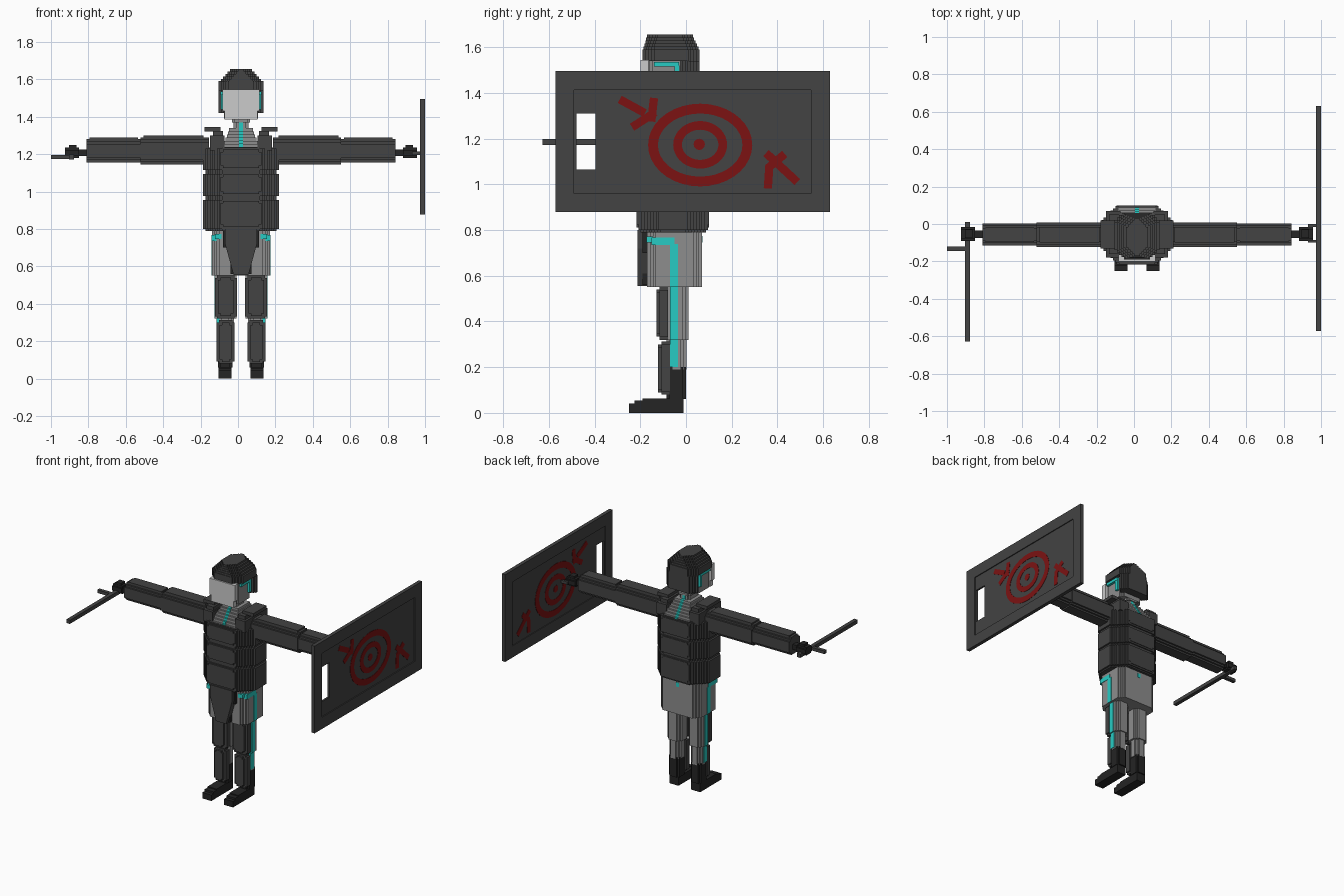
import bpy, bmesh, math

C = 0.016       # figure centre line in x
STEP = 0.0125   # stair size on the stepped corners


def material(name, r, g, b):
    m = bpy.data.materials.new(name)
    m.diffuse_color = (r, g, b, 1)
    return m


ARMOUR = material("dark grey armour", 0.056, 0.056, 0.056)
BLACK = material("black rubber", 0.018, 0.018, 0.018)
CLOTH = material("grey cloth", 0.27, 0.27, 0.27)
VISOR = material("pale visor", 0.6, 0.6, 0.6)
CYAN = material("cyan trim", 0.02, 0.6, 0.55)
RED = material("red paint", 0.2, 0.006, 0.006)


def outline(b0, b1, c0, c1, ch):
    """Rectangle whose corners are cut back in small stairs."""
    if ch <= 0:
        return [(b0, c0), (b1, c0), (b1, c1), (b0, c1)]
    n = max(1, round(ch / STEP))
    d = ch / n
    k = [(ch, 0)]
    for i in range(n):
        k += [(ch - i * d, (i + 1) * d), (ch - (i + 1) * d, (i + 1) * d)]
    return ([(b1 - p, c0 + q) for p, q in k] + [(b1 - p, c1 - q) for p, q in reversed(k)]
            + [(b0 + p, c1 - q) for p, q in k] + [(b0 + p, c0 + q) for p, q in reversed(k)])


def extrude(bm, pts, axis, a0, a1):
    """Extrude a 2D outline along an axis."""
    ends = []
    for a in (a0, a1):
        vs = []
        for p in pts:
            co = list(p)
            co.insert(axis, a)
            vs.append(bm.verts.new(co))
        bm.faces.new(vs)
        ends.append(vs)
    n = len(pts)
    for i in range(n):
        j = (i + 1) % n
        bm.faces.new((ends[0][i], ends[0][j], ends[1][j], ends[1][i]))


def finish(name, bm, mat, dx=0.0):
    bmesh.ops.recalc_face_normals(bm, faces=bm.faces[:])
    me = bpy.data.meshes.new(name)
    bm.to_mesh(me)
    bm.free()
    me.materials.append(mat)
    ob = bpy.data.objects.new(name, me)
    ob.location.x = dx
    bpy.context.collection.objects.link(ob)


def part(name, mat, boxes, mirror=False, dx=C):
    """Boxes: x0, x1, y0, y1, z0, z1 [, axis, corner cut]."""
    bm = bmesh.new()
    for b in boxes:
        axis, ch = b[6:] if len(b) > 6 else (2, 0)
        for s in ((1, -1) if mirror else (1,)):
            r = [sorted((b[0] * s, b[1] * s)), b[2:4], b[4:6]]
            a = r.pop(axis)
            extrude(bm, outline(*r[0], *r[1], ch), axis, *a)
    finish(name, bm, mat, dx)


# Head: face, visor, helmet with stepped crown, trim
part("face", CLOTH, [(-.092, .092, -.172, 0, 1.39, 1.55, 2, .025)])
part("visor", VISOR, [(-.099, .099, -.2, -.165, 1.43, 1.545),
                      (-.088, .088, -.2, -.165, 1.385, 1.43)])
crown = [(-.12, .12, -.19, .06, 1.54, 1.59, 2, .05)]
for i in range(5):
    t = (i + 1) / 5
    crown.append((-.12 + .06 * t, .12 - .06 * t, -.19 + .02 * t, .06 - .03 * t,
                  1.59 + .013 * i, 1.603 + .013 * i, 2, .045))
crown.append((-.12, .12, -.03, .06, 1.42, 1.54, 2, .0375))
part("helmet", ARMOUR, crown)
part("helmet_trim", CYAN, [(.09, .11, -.14, -.03, 1.515, 1.535),
                           (.09, .108, -.05, -.028, 1.44, 1.52)], True)

# Neck and stepped collar with a centre stripe
part("neck", CLOTH, [(-.04, .04, -.11, 0, 1.32, 1.41, 2, .0125),
                     (-.048, .048, -.12, .01, 1.37, 1.385, 2, .0125)])
collar, stripe = [], [(-.011, .011, -.113, .003, 1.33, 1.37)]
for i in range(7):
    y0, y1, z = -.185 + .012 * i, .085 - .011 * i, 1.22 + .017 * i
    collar.append((-.1 + .006 * i, .1 - .006 * i, y0, y1, z, z + .017))
    stripe.append((-.011, .011, y0 - .003, y1 + .003, z, z + .019))
part("collar", CLOTH, collar)
part("collar_stripe", CYAN, stripe)

# Torso: vest core, three armour bands, front and back panels
part("vest", ARMOUR, [(-.19, .19, -.2, .088, .79, 1.235, 2, .0875)])
bands = ((.8, .955), (.975, 1.095), (1.115, 1.23))
part("vest_bands", ARMOUR, [(-.203, .203, -.207, .096, a, b, 2, .0875) for a, b in bands])
part("vest_panels", ARMOUR, [(-.11, .11, -.216, .1, a + .012, b - .005, 1, .0125)
                             for a, b in bands])
part("shoulder_strap", ARMOUR, [(.088, .165, -.18, .07, 1.22, 1.3),
                                (.095, .15, -.16, .05, 1.3, 1.325)], True)
part("shoulder_pad", ARMOUR, [(.11, .195, -.13, .02, 1.322, 1.345)], True)

# Arms and hands
part("upper_arm", ARMOUR, [(.17, .536, -.122, .008, 1.145, 1.29, 0, .025),
                           (.2, .52, -.1, -.015, 1.285, 1.3)], True)
part("forearm", ARMOUR, [(.53, .826, -.115, .004, 1.155, 1.28, 0, .025),
                         (.55, .81, -.095, -.018, 1.275, 1.288)], True)
part("hand", BLACK, [(.82, .87, -.075, -.035, 1.19, 1.225),
                     (.865, .94, -.09, -.015, 1.18, 1.235, 0, .0125),
                     (.88, .92, -.075, -.03, 1.235, 1.25)], True)

# Hips, groin plate and belt trim
part("hips", CLOTH, [(-.155, .155, -.17, .07, .55, .79, 2, .0375)])
bm = bmesh.new()
extrude(bm, [(-.085, .8), (-.085, .72), (-.04, .555), (.04, .555), (.085, .72), (.085, .8)],
        1, -.213, -.16)
finish("groin_plate", bm, ARMOUR, C)
part("groin_backing", BLACK, [(-.095, .095, -.19, -.16, .7, .79),
                              (-.055, .055, -.19, -.16, .56, .7)])
part("hip_trim", CYAN, [(.105, .14, -.173, -.14, .745, .772),
                        (.13, .158, -.15, -.05, .735, .768)], True)
part("back_trim", CYAN, [(-.012, .012, .05, .073, .745, .775)])

# Legs, outer stripe, guards and boots
part("leg", CLOTH, [(.025, .138, -.095, .01, .32, .56, 2, .025),
                    (.038, .128, -.085, .002, .19, .33, 2, .025)], True)
part("leg_stripe", CYAN, [(.14, .158, -.07, -.035, .55, .74),
                          (.12, .141, -.07, -.035, .32, .55),
                          (.11, .132, -.07, -.035, .2, .32)], True)
part("thigh_guard", ARMOUR, [(.022, .14, -.115, -.078, .32, .55, 1, .0125),
                             (.04, .122, -.13, -.11, .335, .54, 1, .0125)], True)
part("shin_guard", ARMOUR, [(.034, .13, -.108, -.07, .08, .312, 1, .0125),
                            (.05, .114, -.122, -.1, .09, .3, 1, .0125)], True)
part("boot", BLACK, [(.045, .124, -.085, 0, .06, .2, 2, .0125),
                     (.05, .12, -.19, -.01, 0, .062),
                     (.05, .12, -.225, -.19, 0, .055),
                     (.05, .12, -.25, -.225, 0, .042)], True)

# Side-handled baton
part("baton", ARMOUR, [(-.903, -.876, -.628, .012, 1.172, 1.198),
                       (-1, -.89, -.145, -.12, 1.174, 1.196)], dx=0)

# Shield: slab with a window slot, raised rim, grip
X0, X1 = .979, .993
part("shield_slab", ARMOUR, [(X0, X1, -.5, -.48, .95, 1.42), (X0, X1, -.395, .56, .95, 1.42),
                             (X0, X1, -.48, -.395, .95, 1.065),
                             (X0, X1, -.48, -.395, 1.31, 1.42)], dx=0)
part("shield_rim", ARMOUR, [(.974, 1, -.572, -.49, .878, 1.495), (.974, 1, .548, .63, .878, 1.495),
                            (.974, 1, -.49, .548, .878, .96),
                            (.974, 1, -.49, .548, 1.412, 1.495)], dx=0)
part("shield_grip", ARMOUR, [(.93, .98, -.1, -.085, 1.195, 1.215),
                             (.93, .98, -.015, 0, 1.195, 1.215),
                             (.93, .945, -.1, 0, 1.195, 1.215)], dx=0)


def ring(bm, cy, cz, ry, rz, w, x0, x1, n=36):
    rows = []
    for i in range(n):
        c, s = math.cos(math.tau * i / n), math.sin(math.tau * i / n)
        rows.append([bm.verts.new((x, cy + (ry - k) * c, cz + (rz - k) * s))
                     for x, k in ((x0, 0), (x1, 0), (x1, w), (x0, w))])
    for i in range(n):
        a, b = rows[i], rows[(i + 1) % n]
        for j in range(4):
            k = (j + 1) % 4
            bm.faces.new((a[j], b[j], b[k], a[k]))


def stroke(bm, y0, z0, y1, z1, w, x0, x1):
    d = math.hypot(y1 - y0, z1 - z0)
    p, q = -(z1 - z0) / d * w / 2, (y1 - y0) / d * w / 2
    extrude(bm, [(y0 - p, z0 - q), (y1 - p, z1 - q), (y1 + p, z1 + q), (y0 + p, z0 + q)],
            0, x0, x1)


# Painted target and marks on both faces of the shield
marks = ((-.29, 1.372, -.18, 1.312), (-.14, 1.378, -.152, 1.275), (-.236, 1.25, -.135, 1.315),
         (.35, 1.137, .487, 1.01), (.358, .982, .365, 1.085), (.36, 1.072, .432, 1.133))
for side, x0, x1 in (("outer", X1 - .001, X1 + .002), ("inner", X0 - .002, X0 + .001)):
    bm = bmesh.new()
    ring(bm, .062, 1.172, .228, .181, .043, x0, x1)
    ring(bm, .062, 1.173, .118, .104, .038, x0, x1)
    extrude(bm, [(.058 + .025 * math.cos(math.tau * i / 12), 1.175 + .025 * math.sin(math.tau * i / 12))
                 for i in range(12)], 0, x0, x1)
    for m in marks:
        stroke(bm, *m, .036, x0, x1)
    finish("paint_" + side, bm, RED)
